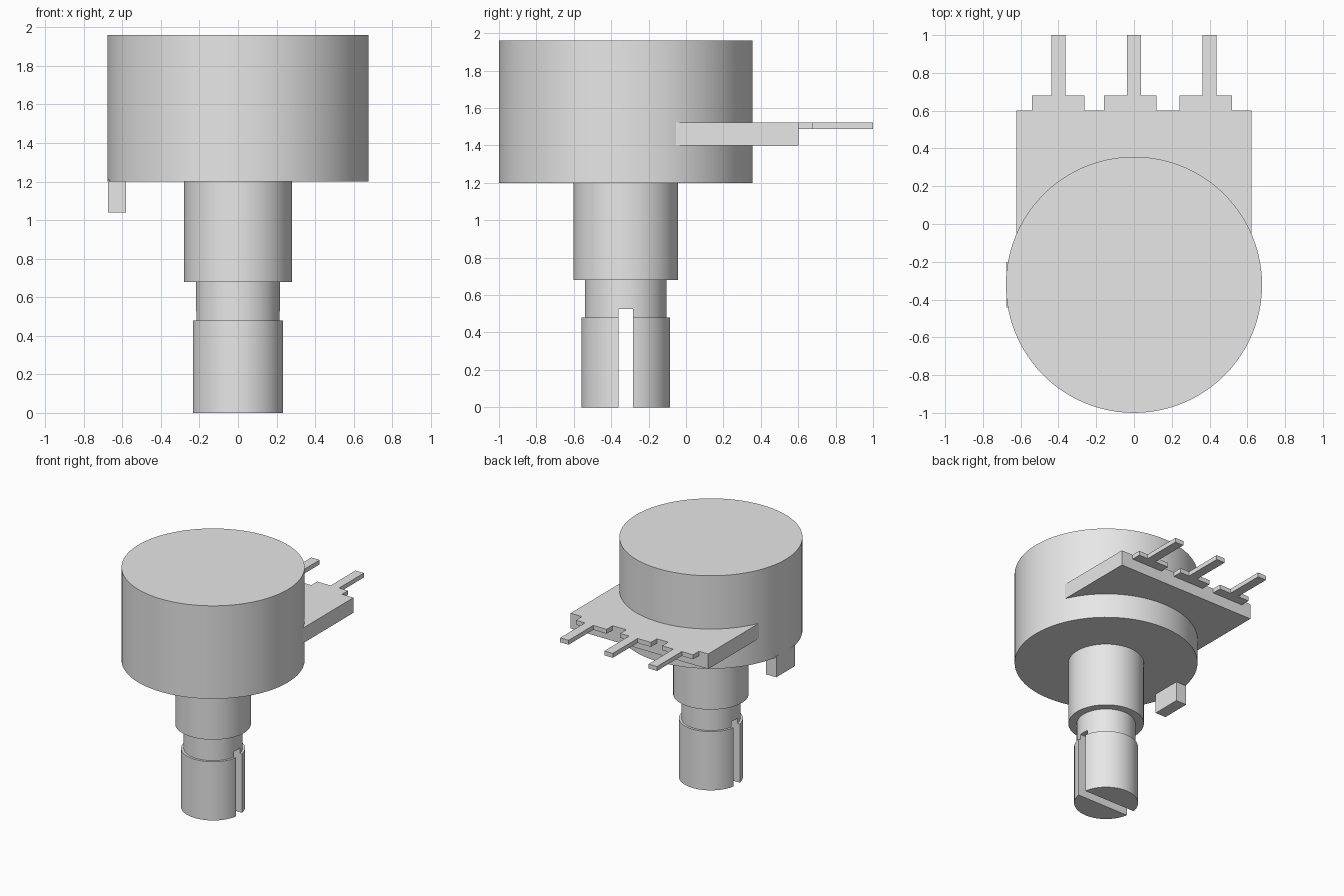
import bpy, bmesh, math

if "Cube" in bpy.data.objects:
    bpy.data.objects.remove(bpy.data.objects["Cube"], do_unlink=True)

AXIS_Y = -0.322  # the shaft axis runs vertically at this y

grey = bpy.data.materials.new("light_grey")
grey.use_nodes = True
grey.diffuse_color = (0.8, 0.8, 0.8, 1)
grey.node_tree.nodes["Principled BSDF"].inputs["Base Color"].default_value = (0.8, 0.8, 0.8, 1)


def finish(name, bm):
    bmesh.ops.recalc_face_normals(bm, faces=bm.faces)
    mesh = bpy.data.meshes.new(name)
    bm.to_mesh(mesh)
    bm.free()
    mesh.materials.append(grey)
    obj = bpy.data.objects.new(name, mesh)
    bpy.context.collection.objects.link(obj)
    return obj


def activate(obj):
    bpy.ops.object.select_all(action='DESELECT')
    obj.select_set(True)
    bpy.context.view_layer.objects.active = obj


def smooth(obj):
    activate(obj)
    bpy.ops.object.shade_smooth_by_angle(angle=math.radians(30))


def turned(name, profile, sides=96):
    """Solid of revolution about the shaft axis from (radius, z) points, bottom to top."""
    bm = bmesh.new()
    rings = []
    for r, z in profile:
        angles = [2 * math.pi * i / sides for i in range(sides)]
        rings.append([bm.verts.new((r * math.cos(a), AXIS_Y + r * math.sin(a), z)) for a in angles])
    for low, high in zip(rings, rings[1:]):
        for i in range(sides):
            j = (i + 1) % sides
            bm.faces.new((low[i], low[j], high[j], high[i]))
    bm.faces.new(rings[0][::-1])
    bm.faces.new(rings[-1])
    return finish(name, bm)


def plate(name, outline, z0, z1):
    """Flat (x, y) outline extruded from z0 to z1."""
    bm = bmesh.new()
    face = bm.faces.new([bm.verts.new((x, y, z0)) for x, y in outline])
    up = bmesh.ops.extrude_face_region(bm, geom=[face])
    moved = [v for v in up["geom"] if isinstance(v, bmesh.types.BMVert)]
    bmesh.ops.translate(bm, verts=moved, vec=(0, 0, z1 - z0))
    return finish(name, bm)


def box(name, x0, x1, y0, y1, z0, z1):
    return plate(name, [(x0, y0), (x1, y0), (x1, y1), (x0, y1)], z0, z1)


# Housing and threaded bushing
smooth(turned("housing", [(0.678, 1.20), (0.678, 1.96)]))
smooth(turned("bushing", [(0.28, 0.68), (0.28, 1.21)]))

# Shaft with a narrower neck, split by a slot across its end
shaft = turned("shaft", [(0.237, 0), (0.237, 0.48), (0.218, 0.48), (0.218, 0.70)])
cutter = box("slot_cutter", -0.5, 0.5, AXIS_Y - 0.039, AXIS_Y + 0.039, -0.1, 0.525)
cutter.hide_render = True
slot = shaft.modifiers.new("slot", 'BOOLEAN')
slot.operation = 'DIFFERENCE'
slot.solver = 'EXACT'
slot.object = cutter
activate(shaft)
bpy.ops.object.modifier_apply(modifier=slot.name)
bpy.data.objects.remove(cutter, do_unlink=True)
smooth(shaft)

# Locating tab under the housing rim
box("locating_tab", -0.675, -0.58, AXIS_Y - 0.12, AXIS_Y + 0.12, 1.04, 1.21)

# Terminal board
box("terminal_board", -0.622, 0.622, -0.32, 0.602, 1.40, 1.524)

# Three T-shaped terminals: (base centre, pin centre)
for side, base, pin in (("right", -0.40, -0.40), ("middle", -0.02, 0.0), ("left", 0.38, 0.40)):
    b, p = 0.139, 0.038
    plate(side + "_terminal", [
        (base - b, 0.602), (base + b, 0.602), (base + b, 0.68), (pin + p, 0.68),
        (pin + p, 1.0), (pin - p, 1.0), (pin - p, 0.68), (base - b, 0.68)], 1.488, 1.524)
